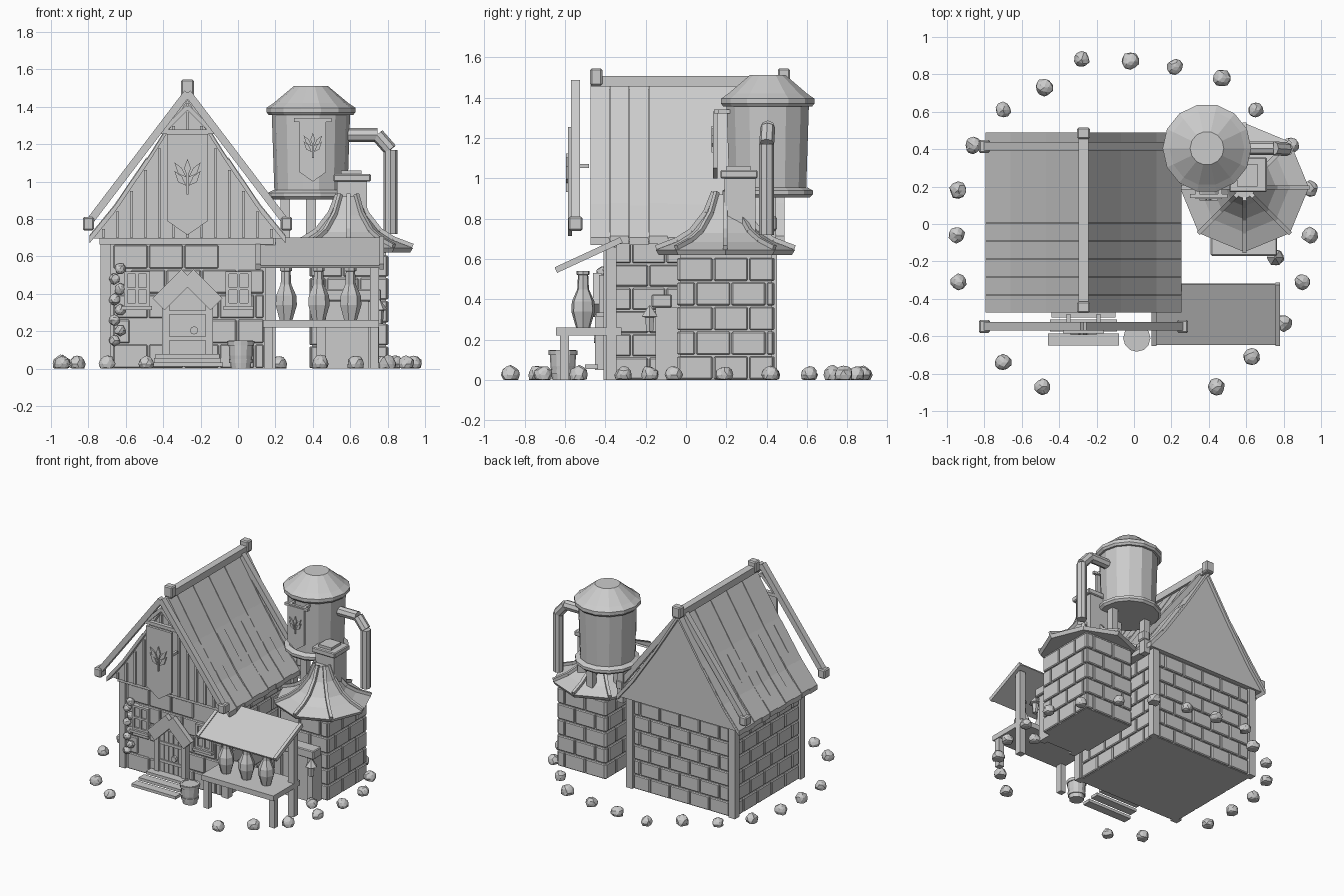
import bpy, bmesh, math, random
from mathutils import Vector, Matrix

if "Cube" in bpy.data.objects:
    bpy.data.objects.remove(bpy.data.objects["Cube"])

random.seed(4)
grey = bpy.data.materials.new("stone grey")
grey.diffuse_color = (0.6, 0.6, 0.6, 1)
grey.use_nodes = True
grey.node_tree.nodes["Principled BSDF"].inputs["Base Color"].default_value = grey.diffuse_color


def finish(name, bm, bevel=0):
    bmesh.ops.recalc_face_normals(bm, faces=bm.faces)
    me = bpy.data.meshes.new(name)
    bm.to_mesh(me)
    bm.free()
    me.materials.append(grey)
    ob = bpy.data.objects.new(name, me)
    bpy.context.collection.objects.link(ob)
    if bevel:
        m = ob.modifiers.new("bevel", 'BEVEL')
        m.width, m.segments = bevel, 1
    return ob


def add_box(bm, x0, x1, y0, y1, z0, z1):
    mat = Matrix.Translation(((x0 + x1) / 2, (y0 + y1) / 2, (z0 + z1) / 2)) @ \
        Matrix.Diagonal((x1 - x0, y1 - y0, z1 - z0, 1))
    bmesh.ops.create_cube(bm, size=1, matrix=mat)


def box(name, *dims, bevel=0):
    bm = bmesh.new()
    add_box(bm, *dims)
    return finish(name, bm, bevel)


def beam(name, p0, p1, w, h, sides=0):
    """Bar between two points: square w by h, or round with radius w."""
    p0, p1 = Vector(p0), Vector(p1)
    d = p1 - p0
    mat = Matrix.Translation((p0 + p1) / 2) @ d.to_track_quat('Z', 'Y').to_matrix().to_4x4()
    bm = bmesh.new()
    if sides:
        bmesh.ops.create_cone(bm, cap_ends=True, segments=sides, radius1=w, radius2=w,
                              depth=d.length, matrix=mat)
    else:
        bmesh.ops.create_cube(bm, size=1, matrix=mat @ Matrix.Diagonal((w, h, d.length, 1)))
    return finish(name, bm)


def prism(name, pts, y0, y1):
    """Outline in x and z pushed from y0 to y1."""
    bm = bmesh.new()
    f = bm.faces.new([bm.verts.new((x, y0, z)) for x, z in pts])
    r = bmesh.ops.extrude_face_region(bm, geom=[f])
    bmesh.ops.translate(bm, vec=(0, y1 - y0, 0),
                        verts=[v for v in r["geom"] if isinstance(v, bmesh.types.BMVert)])
    # the extrusion drops the starting face, so close the front again
    bmesh.ops.holes_fill(bm, edges=[e for e in bm.edges if e.is_boundary], sides=0)
    return finish(name, bm)


def lathe(name, prof, n, x, y):
    bm = bmesh.new()
    rings = [[bm.verts.new((x + r * math.cos(2 * math.pi * i / n),
                            y + r * math.sin(2 * math.pi * i / n), z)) for i in range(n)]
             for r, z in prof]
    for a, b in zip(rings, rings[1:]):
        for i in range(n):
            j = (i + 1) % n
            bm.faces.new((a[i], a[j], b[j], b[i]))
    bm.faces.new(rings[0])
    bm.faces.new(rings[-1])
    return finish(name, bm)


def bricks(name, axis, plane, out, u0, u1, rows, rh, length, keep=1):
    """Staggered bricks on a wall; axis is the direction along the wall."""
    bm = bmesh.new()
    a, b = sorted((plane - out * 0.01, plane + out * 0.014))
    for r in range(rows):
        u = u0 - (length / 2 if r % 2 else 0)
        while u < u1 - 0.01:
            s, e = max(u, u0) + 0.004, min(u + length, u1) - 0.004
            u += length
            if e - s < 0.02 or random.random() > keep:
                continue
            z = (r * rh + 0.004, (r + 1) * rh - 0.004)
            add_box(bm, *((s, e, a, b) if axis == 'x' else (a, b, s, e)), *z)
    return finish(name, bm, 0.006)


CX = -0.27  # house centre line

# House walls, corner posts and brickwork
box("house_walls", -0.71, 0.17, -0.39, 0.43, 0, 0.70)
for x in (-0.735, 0.145):
    for y in (-0.41, 0.395):
        box("corner_post", x, x + 0.055, y, y + 0.055, 0, 0.70)
bricks("front_bricks", 'x', -0.39, -1, -0.67, 0.14, 5, 0.133, 0.19, 0.85)
bricks("back_bricks", 'x', 0.43, 1, -0.68, 0.14, 6, 0.115, 0.17)
bricks("left_bricks", 'y', -0.71, -1, -0.355, 0.395, 6, 0.115, 0.17)
bricks("right_bricks", 'y', 0.17, 1, -0.355, 0.395, 6, 0.115, 0.17)
box("front_top_beam", -0.74, 0.19, -0.42, -0.38, 0.665, 0.70)

# Attic and slightly flared roof
ROOF = [(0, 1.46), (0.2, 1.14), (0.39, 0.86), (0.525, 0.695)]


def roof_z(d):
    for (a, za), (b, zb) in zip(ROOF, ROOF[1:]):
        if d <= b:
            return za + (zb - za) * (d - a) / (b - a)
    return ROOF[-1][1]


right = [(CX + d, z - 0.02 * (i < 3)) for i, (d, z) in enumerate(ROOF)]
left = [(2 * CX - x, z) for x, z in right[:0:-1]]
prism("attic", left + right, -0.44, 0.465)
edges = [-0.475 + i * 0.0965 for i in range(11)]
for s in (-1, 1):
    for i, (y0, y1) in enumerate(zip(edges, edges[1:])):
        lift = 0.006 * (i % 2) + 0.004
        top = [(CX + s * d, z + lift) for d, z in ROOF]
        low = [(x, z - 0.03) for x, z in top[::-1]]
        prism("roof_plank", top + low, y0 + 0.001, y1 - 0.001)
        # overlapping shorter board for the staggered joints
        d = 0.22 + 0.12 * (i * 7 % 3)
        ds = [d] + [q for q, _ in ROOF if q > d]
        lap = [(CX + s * q, roof_z(q) + lift + 0.008) for q in ds]
        prism("roof_lap", lap + [(x, z - 0.012) for x, z in lap[::-1]], y0 + 0.002, y1 - 0.002)

# Ridge beam and the barge boards at both ends
box("ridge_beam", -0.297, -0.243, -0.47, 0.51, 1.455, 1.508)
for y in (-0.475, 0.455):
    box("ridge_block", -0.305, -0.235, y, y + 0.06, 1.46, 1.545, bevel=0.008)
for y in (-0.547, 0.415):
    for s in (-1, 1):
        beam("barge_board", (CX, y, 1.475), (CX + s * 0.525, y, 0.785), 0.045, 0.04)
        x = CX + s * 0.53
        box("barge_block", x - 0.03, x + 0.03, y - 0.035, y + 0.035, 0.74, 0.81, bevel=0.008)
box("collar_beam", -0.415, -0.125, -0.56, -0.53, 1.255, 1.28)
for s in (-1, 1):
    beam("collar_brace", (CX, -0.545, 1.40), (CX + s * 0.13, -0.545, 1.27), 0.025, 0.025)

# Gable battens
for i in range(-6, 7):
    x = CX + i * 0.075
    box("gable_batten", x - 0.008, x + 0.008, -0.455, -0.435, 0.70,
        roof_z(abs(i * 0.075) + 0.008) - 0.03)


def banner(cx, y, hw, z_tip, z_low, z_top, k):
    """Pointed hanging cloth with a raised plant sprig."""
    prism("banner", [(cx, z_tip), (cx + hw, z_low), (cx + hw, z_top), (cx - hw, z_top),
                     (cx - hw, z_low)], y - 0.01, y + 0.01)
    zc = z_low + (z_top - z_low) * 0.5
    box("sprig_stem", cx - 0.005, cx + 0.005, y - 0.019, y - 0.009, zc - 0.09 * k, zc + 0.02 * k)
    prism("sprig_bud", [(cx, zc), (cx + 0.018 * k, zc + 0.05 * k), (cx, zc + 0.1 * k),
                        (cx - 0.018 * k, zc + 0.05 * k)], y - 0.019, y - 0.009)
    for s in (-1, 1):
        for h in (-0.045, 0.0):
            b = zc + h * k
            prism("sprig_leaf", [(cx + s * 0.006, b), (cx + s * 0.05 * k, b + 0.02 * k),
                                 (cx + s * 0.07 * k, b + 0.08 * k),
                                 (cx + s * 0.03 * k, b + 0.05 * k)], y - 0.019, y - 0.009)


banner(CX, -0.575, 0.11, 0.715, 0.79, 1.255, 1.0)
for x in (-0.36, -0.20):
    box("banner_bracket", x, x + 0.02, -0.56, -0.48, 1.05, 1.07)

# Front door with pitched hood
prism("door", [(-0.385, 0.07), (-0.155, 0.07), (-0.155, 0.40), (CX, 0.50), (-0.385, 0.40)],
      -0.425, -0.39)
for i in range(-2, 3):
    box("door_plank", CX + i * 0.04 - 0.017, CX + i * 0.04 + 0.017, -0.433, -0.42, 0.07, 0.40)
for z in (0.15, 0.29):
    box("door_strap", -0.37, -0.17, -0.442, -0.43, z, z + 0.022)
beam("door_knob", (-0.235, -0.455, 0.205), (-0.235, -0.43, 0.205), 0.022, 0, 8)
for s in (-1, 1):
    x = CX + s * 0.115
    box("door_jamb", x - 0.02, x + 0.02, -0.45, -0.39, 0.05, 0.40)
    beam("door_hood", (CX, -0.44, 0.50), (CX + s * 0.155, -0.44, 0.345), 0.04, 0.09)
# Open step boards
for i in range(3):
    w = 0.19 - 0.01 * i
    box("step_board", CX - w, CX + w, -0.65 + 0.075 * i, -0.585 + 0.075 * i,
        0.012 + 0.022 * i, 0.034 + 0.022 * i)

# Front windows
for x in (-0.54, 0.003):
    box("window_pane", x - 0.055, x + 0.055, -0.415, -0.39, 0.34, 0.51)
    for d in (-0.06, 0, 0.06):
        box("window_upright", x + d - 0.009, x + d + 0.009, -0.43, -0.39, 0.335, 0.52)
    for z in (0.335, 0.42, 0.505):
        box("window_bar", x - 0.065, x + 0.065, -0.427, -0.39, z, z + 0.015)
    box("window_sill", x - 0.08, x + 0.08, -0.445, -0.39, 0.315, 0.335)


def rock(name, x, y, z, r):
    bm = bmesh.new()
    bmesh.ops.create_icosphere(bm, subdivisions=2, radius=r)
    for v in bm.verts:
        v.co = v.co * random.uniform(0.86, 1.08) + Vector((x, y, z))
        v.co.z = max(v.co.z, 0)
    finish(name, bm)


# Climbing plant lumps by the left corner
for i in range(8):
    rock("wall_plant", -0.66 + 0.03 * (i % 2), -0.415, 0.15 + 0.055 * i, 0.03)

# Stone tower
TX, TY = 0.59, 0.195
box("tower_walls", 0.395, 0.79, -0.03, 0.425, 0, 0.63)
for n, axis, p, o, a, b in (("front", 'x', -0.03, -1, 0.385, 0.80), ("back", 'x', 0.425, 1, 0.385, 0.80),
                            ("left", 'y', 0.395, -1, -0.04, 0.435), ("right", 'y', 0.79, 1, -0.04, 0.435)):
    bricks("tower_bricks_" + n, axis, p, o, a, b, 5, 0.122, 0.175)
prof = [(0.345, 0.645), (0.24, 0.685), (0.17, 0.73), (0.10, 0.82), (0.06, 0.92)]
lathe("tower_roof", [(0.33, 0.62)] + prof, 8, TX, TY)
for i in range(8):
    c, s = math.cos(i * math.pi / 4), math.sin(i * math.pi / 4)
    pts = [(TX + r * c, TY + r * s, z + 0.012) for r, z in prof]
    for a, b in zip(pts, pts[1:]):
        beam("roof_rib", a, b, 0.022, 0.022)

# Tower doorway with one lantern
box("doorway_block", 0.43, 0.74, -0.12, -0.03, 0, 0.36)
for x in (0.42, 0.695):
    box("doorway_post", x, x + 0.05, -0.15, -0.03, 0, 0.36)
box("doorway_lintel", 0.41, 0.765, -0.17, -0.07, 0.36, 0.425, bevel=0.006)
lathe("lantern", [(0.02, 0.24), (0.025, 0.31), (0.045, 0.315), (0.004, 0.37)], 6, 0.755, -0.18)

# Chimney
box("chimney", 0.53, 0.69, 0.19, 0.345, 0.70, 1.0)
box("chimney_cap", 0.51, 0.71, 0.17, 0.355, 1.0, 1.04, bevel=0.006)
box("chimney_top", 0.55, 0.66, 0.20, 0.32, 1.035, 1.06)

# Water tank on legs, with banner and drain pipe
KX, KY = 0.39, 0.405
lathe("tank", [(0.195, 0.93), (0.21, 1.38)], 14, KX, KY)
lathe("tank_base_ring", [(0.215, 0.905), (0.23, 0.92), (0.23, 0.94), (0.20, 0.955)], 14, KX, KY)
lathe("tank_roof", [(0.225, 1.355), (0.237, 1.37), (0.237, 1.395), (0.20, 1.42), (0.09, 1.512)],
      14, KX, KY)
for x, y in ((0.252, 0.42), (0.39, 0.27), (0.53, 0.40)):
    box("tank_leg", x - 0.026, x + 0.026, y - 0.026, y + 0.026, 0.64, 0.92)
banner(0.40, 0.145, 0.07, 1.0, 1.05, 1.33, 0.7)
box("banner_rod", 0.30, 0.50, 0.14, 0.16, 1.32, 1.34)
for x in (0.33, 0.45):
    box("rod_bracket", x, x + 0.02, 0.15, 0.23, 1.32, 1.34)
path = [(0.57, 0.405, 1.25), (0.745, 0.405, 1.25), (0.815, 0.40, 1.17), (0.815, 0.40, 0.72)]
for a, b in zip(path, path[1:]):
    beam("drain_pipe", a, b, 0.037, 0, 8)

# Market stall: awning, posts, table and bottles
beam("awning", (0.437, -0.645, 0.545), (0.437, -0.32, 0.695), 0.67, 0.015)
for x in (0.107, 0.768):
    beam("awning_edge", (x, -0.645, 0.545), (x, -0.32, 0.695), 0.025, 0.03)
for x in (0.14, 0.705):
    box("stall_post", x, x + 0.05, -0.395, -0.345, 0, 0.66)
    box("table_leg", x, x + 0.045, -0.625, -0.58, 0, 0.225)
box("table_top", 0.135, 0.755, -0.645, -0.32, 0.22, 0.26)
for x in (0.255, 0.43, 0.60):
    lathe("bottle", [(0.036, 0.26), (0.06, 0.34), (0.057, 0.39), (0.03, 0.45), (0.026, 0.52),
                     (0.033, 0.523), (0.033, 0.54)], 7, x, -0.51)

# Barrel
lathe("barrel", [(0.052, 0), (0.062, 0.07), (0.066, 0.15), (0.055, 0.15), (0.055, 0.135)], 12, 0.015, -0.61)
for z, r in ((0.03, 0.062), (0.125, 0.071)):
    lathe("barrel_hoop", [(r, z), (r + 0.002, z + 0.022)], 12, 0.015, -0.61)

# Ring of ground rocks
for x, y in ((-.28, .88), (-.02, .87), (.22, .84), (.47, .78), (.65, .61), (-.70, .61), (-.48, .73),
             (-.86, .42), (-.94, .18), (-.95, -.06), (-.94, -.31), (-.70, -.74), (-.49, -.87),
             (.44, -.87), (.63, -.71), (.80, -.53), (.90, -.31), (.94, -.06), (.94, .19), (.84, .42),
             (.76, -.18)):
    rock("ground_rock", x, y, 0.026, random.uniform(0.042, 0.05))
